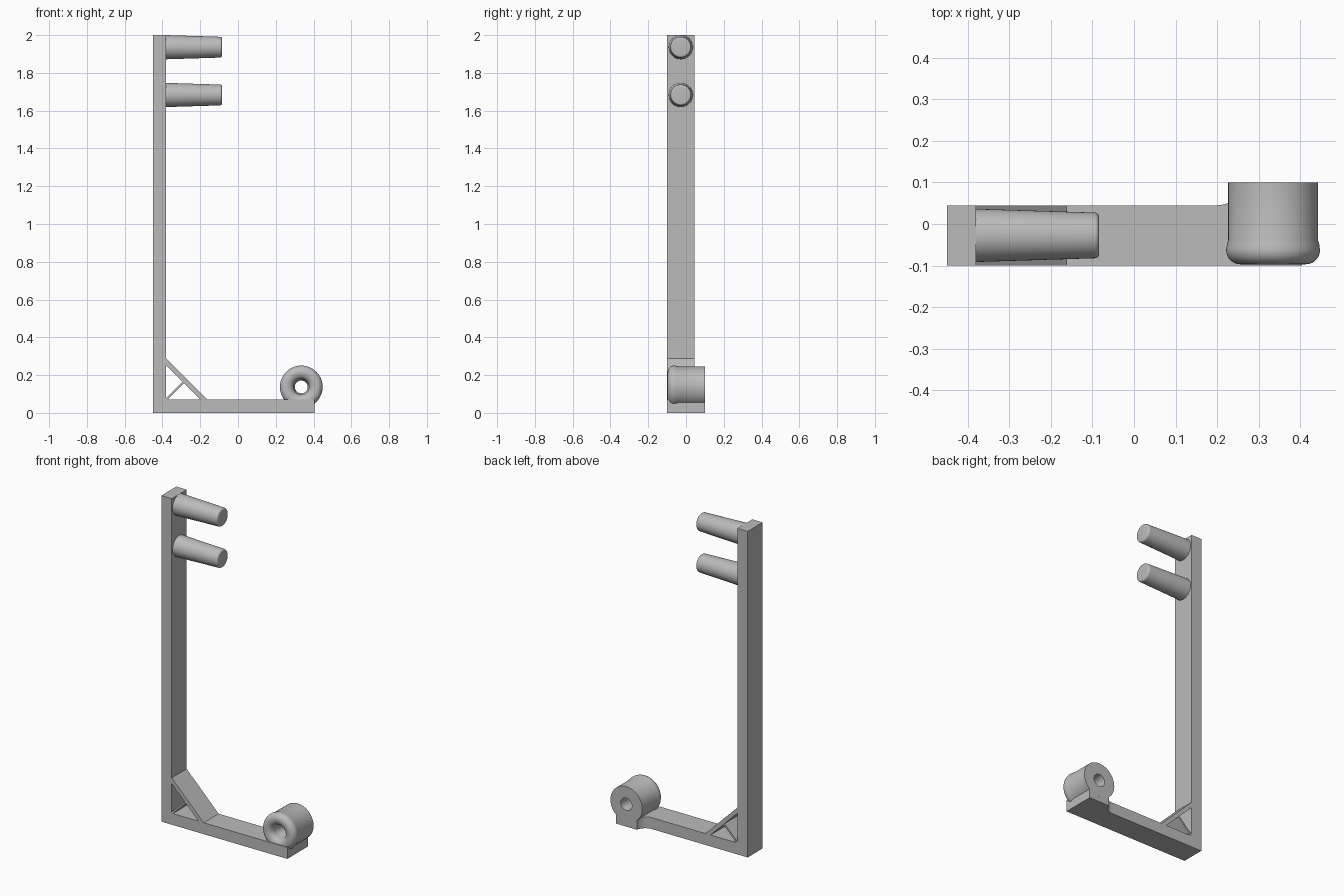
import bpy, bmesh, math
from mathutils import Matrix, Vector

cube = bpy.data.objects.get("Cube")
if cube:
    bpy.data.objects.remove(cube, do_unlink=True)

grey = bpy.data.materials.new("plain grey")
grey.use_nodes = True
grey.diffuse_color = (0.5, 0.5, 0.5, 1)
grey.node_tree.nodes["Principled BSDF"].inputs["Base Color"].default_value = (0.5, 0.5, 0.5, 1)

FRONT, BACK = -0.1, 0.045      # depth of the flat frame
INNER, FLOOR = -0.38, 0.07     # inner corner of the frame


def finish(name, bm, smooth=False):
    bmesh.ops.recalc_face_normals(bm, faces=bm.faces)
    mesh = bpy.data.meshes.new(name)
    bm.to_mesh(mesh)
    bm.free()
    mesh.materials.append(grey)
    obj = bpy.data.objects.new(name, mesh)
    bpy.context.collection.objects.link(obj)
    if smooth:
        bpy.ops.object.select_all(action='DESELECT')
        obj.select_set(True)
        bpy.context.view_layer.objects.active = obj
        bpy.ops.object.shade_smooth_by_angle(angle=math.radians(35))
    return obj


def prism(name, points, offset):
    """Extrude a flat outline of 3D points by an offset."""
    bm = bmesh.new()
    face = bm.faces.new([bm.verts.new(p) for p in points])
    out = bmesh.ops.extrude_face_region(bm, geom=[face])
    moved = [v for v in out["geom"] if isinstance(v, bmesh.types.BMVert)]
    bmesh.ops.translate(bm, verts=moved, vec=offset)
    return finish(name, bm)


def front_prism(name, outline):
    return prism(name, [(x, FRONT, z) for x, z in outline], (0, BACK - FRONT, 0))


def lathe(name, profile, centre, axis, closed=False, steps=64):
    """Spin (radius, distance) points around an axis through centre."""
    bm = bmesh.new()
    verts = [bm.verts.new((r, 0, d)) for r, d in profile]
    edges = [bm.edges.new(pair) for pair in zip(verts, verts[1:])]
    if closed:
        edges.append(bm.edges.new((verts[-1], verts[0])))
    bmesh.ops.spin(bm, geom=verts + edges, cent=(0, 0, 0), axis=(0, 0, 1),
                   angle=math.tau, steps=steps, use_duplicate=False)
    bmesh.ops.remove_doubles(bm, verts=bm.verts, dist=0.0001)
    turn = Vector((0, 0, 1)).rotation_difference(Vector(axis)).to_matrix().to_4x4()
    bm.transform(Matrix.Translation(centre) @ turn)
    return finish(name, bm, smooth=True)


def arc(cx, cy, rx, ry, start, end, count):
    angles = [math.radians(start + (end - start) * i / count) for i in range(count + 1)]
    return [(cx + rx * math.cos(a), cy + ry * math.sin(a)) for a in angles]


# Upright post
front_prism("upright_post", [(-0.45, 0), (INNER, 0), (INNER, 2), (-0.45, 2)])

# Foot bar, widening at the back through a concave curve
sweep = arc(0.2, 0.11, 0.065, 0.065, -9, -90, 10)
foot = [(INNER, FRONT), (0.405, FRONT), (0.405, 0.1)] + sweep + [(INNER, BACK)]
prism("foot_bar", [(x, y, 0) for x, y in foot], (0, 0, FLOOR))

# Diagonal brace and its thin strut in the corner
front_prism("corner_brace", [(INNER, 0.252), (INNER, 0.287),
                             (INNER + 0.217, FLOOR), (INNER + 0.182, FLOOR)])
front_prism("brace_strut", [(INNER, FLOOR), (INNER + 0.008, FLOOR), (INNER + 0.097, FLOOR + 0.089),
                            (INNER + 0.089, FLOOR + 0.097), (INNER, FLOOR + 0.008)])

# Tapered pegs with rounded tips
peg = [(0.064, 0)] + arc(0.044, 0.285, 0.011, 0.011, 0, 90, 6) + [(0, 0.296)]
for name, height in (("upper_peg", 1.936), ("lower_peg", 1.683)):
    lathe(name, peg, (INNER, -0.0275, height), (1, 0, 0))

# Hollow roller with a rounded lip in front
lip = arc(0.079, -0.063, 0.034, 0.034, 0, -90, 10)
funnel = arc(0.079, -0.063, 0.038, 0.034, -90, -180, 10)
roller = ([(0.038, 0.1), (0.108, 0.1), (0.108, -0.038), (0.111, -0.048)] + lip
          + funnel[1:] + [(0.041, -0.05), (0.034, -0.035), (0.034, 0.06)])
lathe("roller", roller, (0.335, 0, 0.1375), (0, 0, 1), closed=True)
# Lay the roller along the depth direction
obj = bpy.data.objects["roller"]
pivot = Vector((0.335, 0, 0.1375))
obj.data.transform(Matrix.Translation(pivot) @ Matrix.Rotation(math.radians(-90), 4, 'X')
                   @ Matrix.Translation(-pivot))
